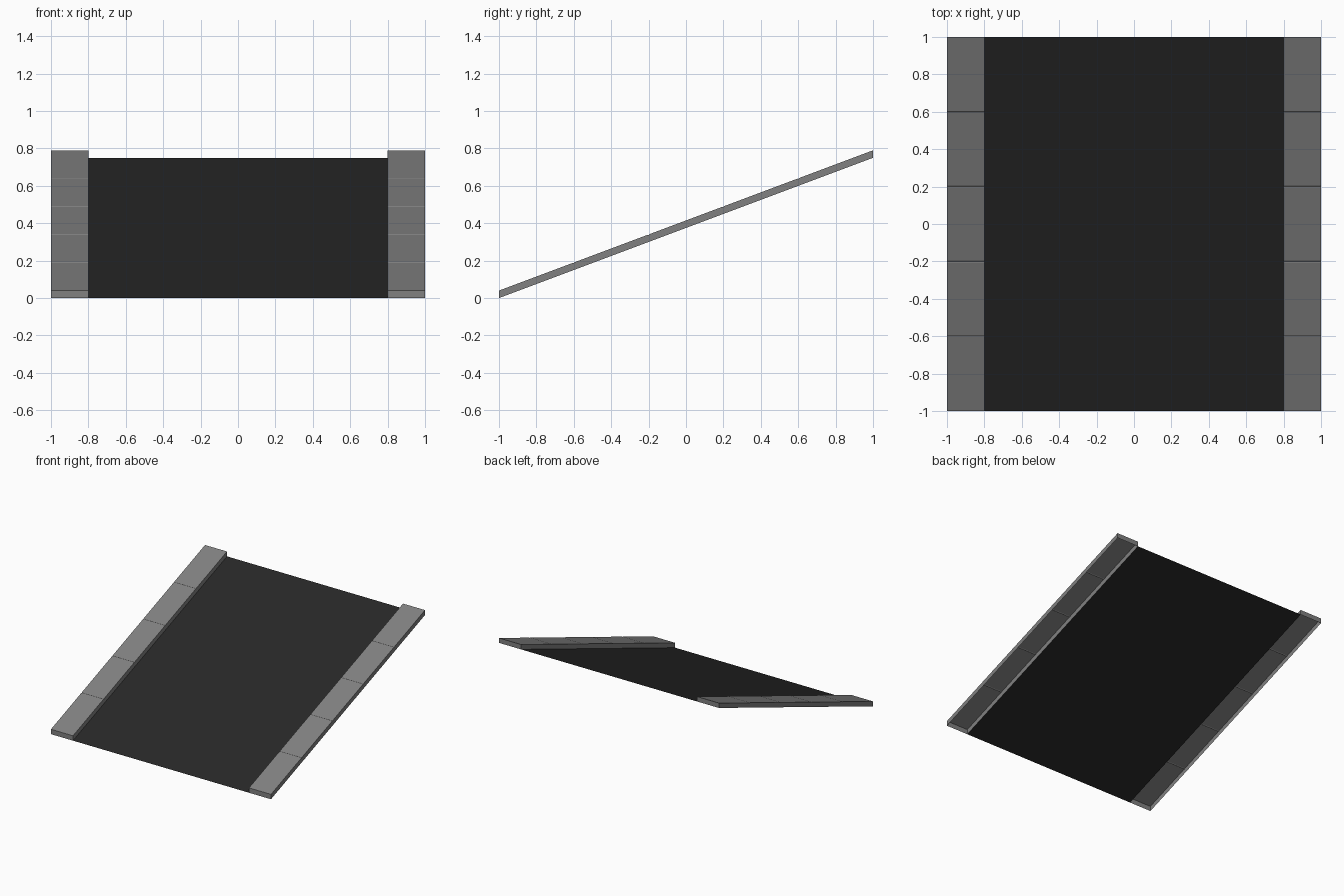
import bpy, bmesh

if "Cube" in bpy.data.objects:
    bpy.data.objects.remove(bpy.data.objects["Cube"])

RISE = 0.75      # height gained from front to back
CURB = 0.04      # height of the pavement above the road
GAP = 0.01       # width of the joints between slabs
DEPTH = 0.003    # depth of the joints


def slope(y):
    return RISE * (y + 1) / 2


def material(name, value):
    m = bpy.data.materials.new(name)
    m.diffuse_color = (value, value, value, 1)
    m.use_nodes = True
    m.node_tree.nodes["Principled BSDF"].inputs["Base Color"].default_value = m.diffuse_color
    return m


def finish(name, bm, mat):
    bmesh.ops.remove_doubles(bm, verts=bm.verts, dist=1e-5)
    me = bpy.data.meshes.new(name)
    bm.to_mesh(me)
    bm.free()
    me.materials.append(mat)
    ob = bpy.data.objects.new(name, me)
    bpy.context.collection.objects.link(ob)
    return ob


def quad(bm, *pts):
    bm.faces.new([bm.verts.new(p) for p in pts])


asphalt = material("asphalt", 0.02)
concrete = material("concrete", 0.22)

# Road: a single sloping sheet
bm = bmesh.new()
quad(bm, (-0.8, -1, 0), (0.8, -1, 0), (0.8, 1, RISE), (-0.8, 1, RISE))
finish("road", bm, asphalt)

# Pavement: sloping shell, open underneath, with shallow joints across the top
profile = [(-1, CURB)]
for i in range(1, 5):
    y = -1 + 0.4 * i
    for dy, dz in ((-GAP / 2, 0), (0, -DEPTH), (GAP / 2, 0)):
        profile.append((y + dy, slope(y + dy) + CURB + dz))
profile.append((1, RISE + CURB))

bm = bmesh.new()
a, b = 0.8, 1.0
for (y0, z0), (y1, z1) in zip(profile, profile[1:]):
    quad(bm, (a, y0, z0), (b, y0, z0), (b, y1, z1), (a, y1, z1))
    quad(bm, (b, y0, slope(y0)), (b, y1, slope(y1)), (b, y1, z1), (b, y0, z0))
    quad(bm, (a, y1, slope(y1)), (a, y0, slope(y0)), (a, y0, z0), (a, y1, z1))
# Front and back end faces
quad(bm, (a, -1, 0), (b, -1, 0), (b, -1, CURB), (a, -1, CURB))
quad(bm, (b, 1, RISE), (a, 1, RISE), (a, 1, RISE + CURB), (b, 1, RISE + CURB))
pavement = finish("pavement", bm, concrete)
pavement.modifiers.new("both_sides", 'MIRROR').use_axis[0] = True
